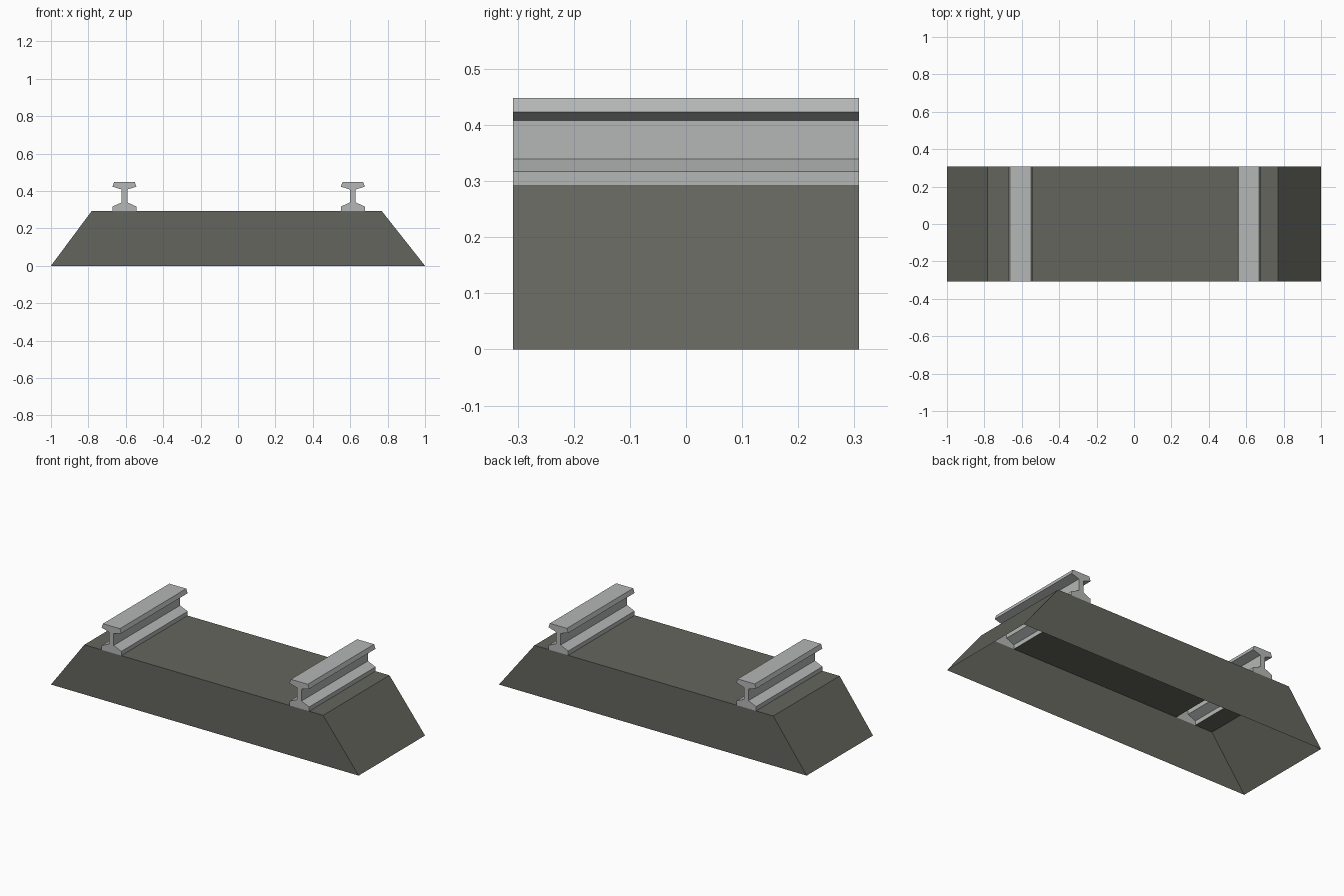
import bpy, bmesh

if "Cube" in bpy.data.objects:
    bpy.data.objects.remove(bpy.data.objects["Cube"])

HALF_LEN = 0.308      # half length along the track
TOP = 0.292           # height of the ballast top
RAIL_X = (-0.607, 0.614)
BASE = 0.064          # half width of the rail foot


def material(name, rgb):
    m = bpy.data.materials.new(name)
    m.diffuse_color = (*rgb, 1)
    m.use_nodes = True
    m.node_tree.nodes["Principled BSDF"].inputs["Base Color"].default_value = m.diffuse_color
    return m


def extrude_profile(name, pts, skip, mat):
    """Extrude an x-z outline (counter-clockwise from the front) along y.
    Edges listed in skip get no wall, which leaves the shell open there."""
    bm = bmesh.new()
    front = [bm.verts.new((x, -HALF_LEN, z)) for x, z in pts]
    back = [bm.verts.new((x, HALF_LEN, z)) for x, z in pts]
    n = len(pts)
    bm.faces.new(front)
    bm.faces.new(back[::-1])
    for i in range(n):
        if i not in skip:
            j = (i + 1) % n
            bm.faces.new((front[j], front[i], back[i], back[j]))
    me = bpy.data.meshes.new(name)
    bm.to_mesh(me)
    bm.free()
    me.materials.append(mat)
    ob = bpy.data.objects.new(name, me)
    bpy.context.collection.objects.link(ob)
    return ob


gravel = material("dark gravel", (0.130, 0.130, 0.112))
steel = material("light steel", (0.46, 0.475, 0.465))

# Ballast bed: open underneath, and open below each rail foot
bed = [(-1, 0), (1, 0), (0.769, TOP)]
for cx in reversed(RAIL_X):
    bed += [(cx + BASE, TOP), (cx - BASE, TOP)]
bed.append((-0.783, TOP))
extrude_profile("ballast_bed", bed, {0, 3, 5}, gravel)

# Rails: half outline from foot to head, mirrored to the other side
half = [(BASE, TOP), (BASE, 0.317), (0.015, 0.339), (0.015, 0.408),
        (0.064, 0.423), (0.055, 0.448)]
outline = half + [(-x, z) for x, z in reversed(half)]
for side, cx in zip(("left", "right"), RAIL_X):
    # the last edge is the underside of the foot, left open
    extrude_profile(side + "_rail", [(cx + x, z) for x, z in outline],
                    {len(outline) - 1}, steel)
